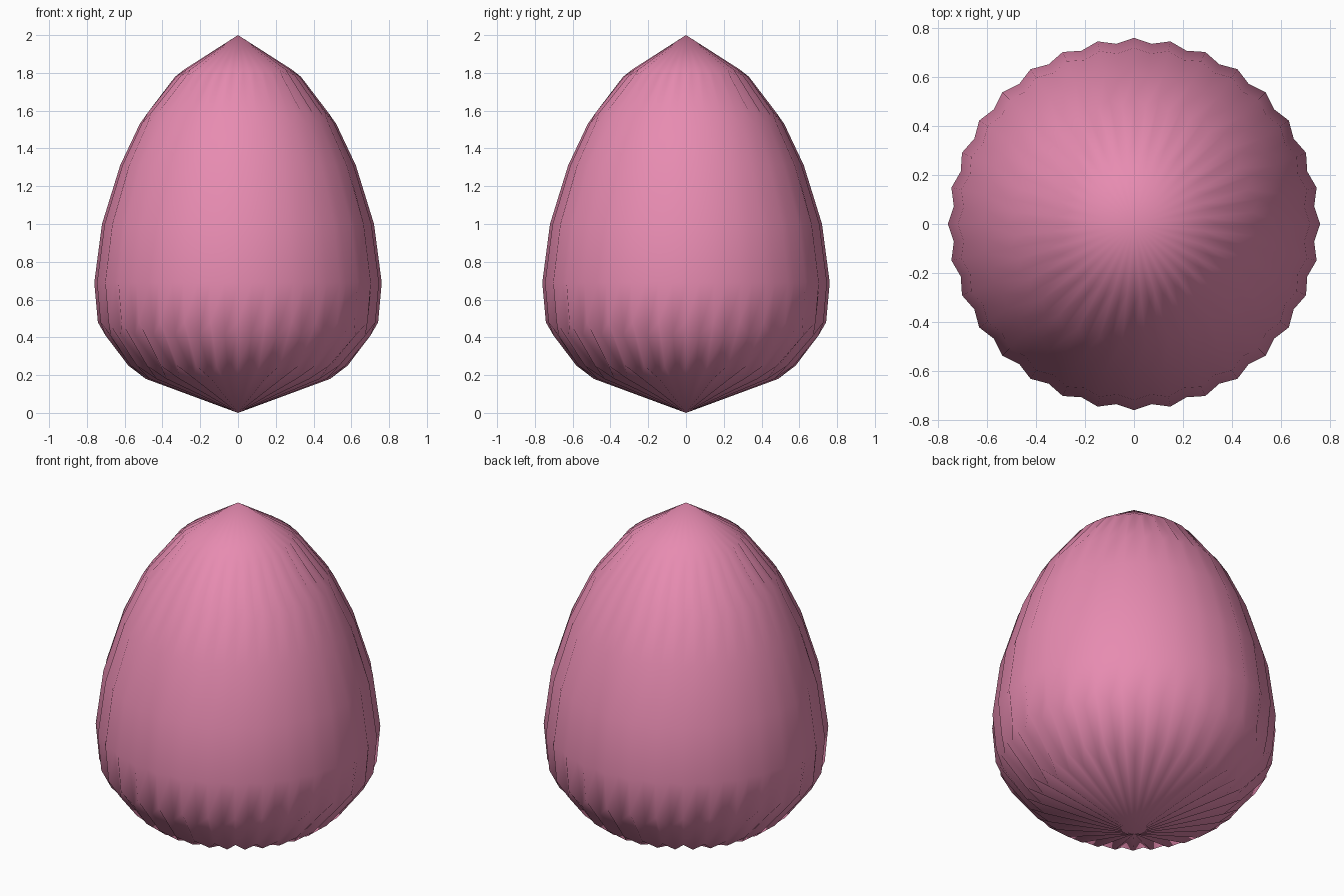
import bpy, bmesh
from math import cos, sin, pi

if "Cube" in bpy.data.objects:
    bpy.data.objects.remove(bpy.data.objects["Cube"])

# Ridge and groove profiles (radius, height), ring by ring
RIDGE = [(0.58, 0.25), (0.742, 0.48), (0.761, 0.69), (0.72, 1.0),
         (0.624, 1.31), (0.52, 1.53), (0.333, 1.78)]
GROOVE = [(0.49, 0.18), (0.705, 0.41), (0.74, 0.69), (0.70, 1.0),
          (0.607, 1.32), (0.48, 1.59), (0.283, 1.82)]
RIBS = 32
N = RIBS * 2

bm = bmesh.new()
bottom = bm.verts.new((0, 0, 0))
top = bm.verts.new((0, 0, 2))

# Alternate ridge and groove columns around the axis
columns = []
for i in range(N):
    a = 2 * pi * i / N
    profile = GROOVE if i % 2 else RIDGE
    columns.append([bm.verts.new((r * cos(a), r * sin(a), z)) for r, z in profile])

# Skin neighbouring columns and close the two tips
for i in range(N):
    a, b = columns[i], columns[(i + 1) % N]
    bm.faces.new((bottom, b[0], a[0]))
    for k in range(len(a) - 1):
        bm.faces.new((a[k], b[k], b[k + 1], a[k + 1]))
    bm.faces.new((a[-1], b[-1], top))
for f in bm.faces:
    f.smooth = True
bmesh.ops.recalc_face_normals(bm, faces=bm.faces)

mesh = bpy.data.meshes.new("ribbed_bud")
bm.to_mesh(mesh)
bm.free()
obj = bpy.data.objects.new("ribbed_bud", mesh)
bpy.context.collection.objects.link(obj)

# Pink material
mat = bpy.data.materials.new("pink")
mat.diffuse_color = (0.80, 0.26, 0.44, 1)
mat.use_nodes = True
mat.node_tree.nodes["Principled BSDF"].inputs["Base Color"].default_value = mat.diffuse_color
mesh.materials.append(mat)
